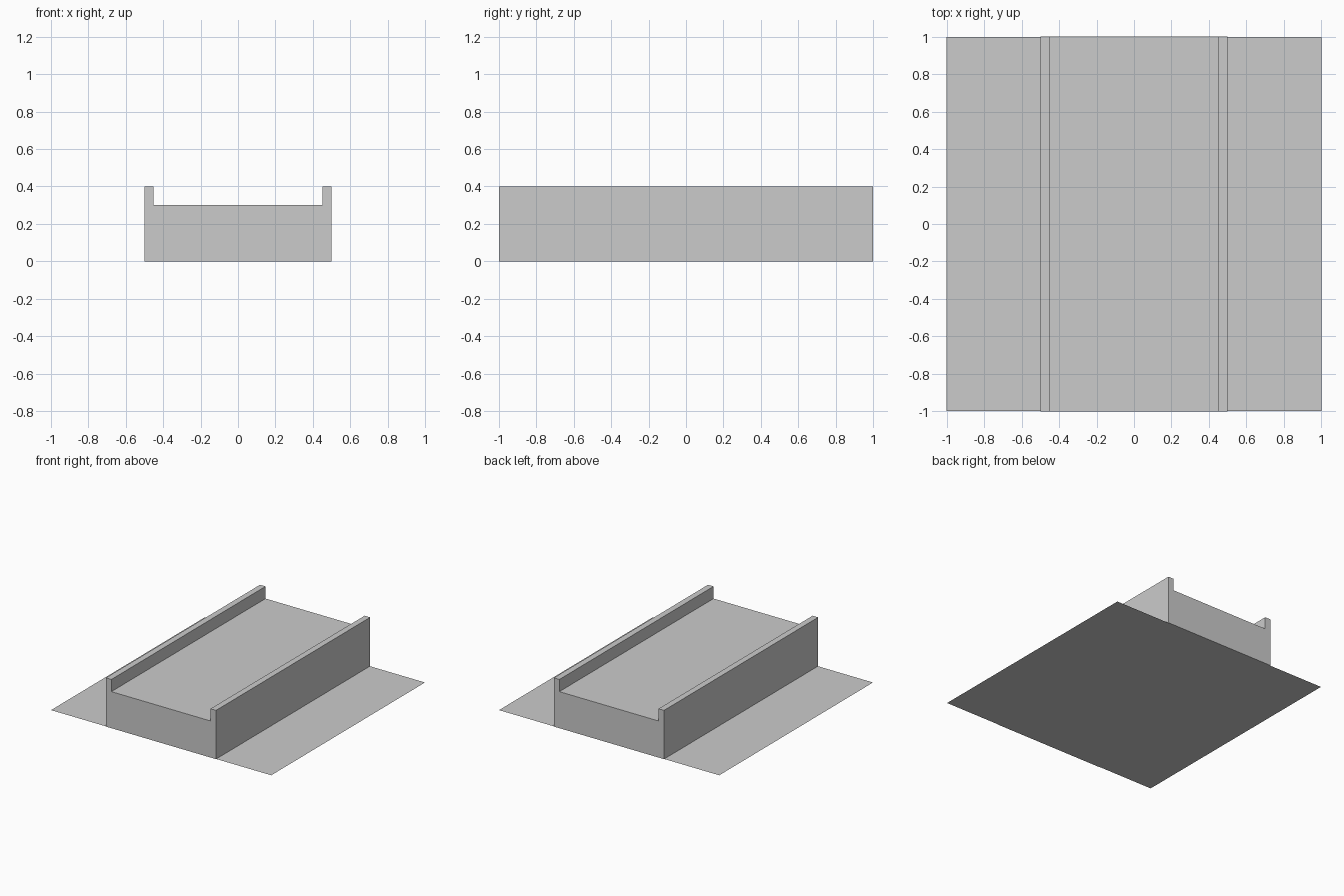
import bpy
import bmesh
from mathutils import Matrix

cube = bpy.data.objects.get("Cube")
if cube:
    bpy.data.objects.remove(cube, do_unlink=True)

GREY = (0.6, 0.6, 0.6, 1.0)
grey = bpy.data.materials.new("plain_grey")
grey.use_nodes = True
grey.diffuse_color = GREY
grey.node_tree.nodes["Principled BSDF"].inputs["Base Color"].default_value = GREY


def add_part(name, bm):
    mesh = bpy.data.meshes.new(name)
    bm.to_mesh(mesh)
    bm.free()
    mesh.materials.append(grey)
    obj = bpy.data.objects.new(name, mesh)
    bpy.context.collection.objects.link(obj)
    return obj


def box(name, x, width, length, height):
    """Box standing on the ground, centred on y."""
    bm = bmesh.new()
    bmesh.ops.create_cube(bm, size=1)
    bmesh.ops.transform(bm, verts=bm.verts,
                        matrix=Matrix.Translation((x, 0, height / 2))
                        @ Matrix.Diagonal((width, length, height, 1)))
    return add_part(name, bm)


# Flat ground sheet
sheet = bmesh.new()
bmesh.ops.create_grid(sheet, x_segments=1, y_segments=1, size=1)
bmesh.ops.scale(sheet, vec=(1, 0.997, 1), verts=sheet.verts)
add_part("ground_sheet", sheet)

# Raised deck between two full-height side walls
box("deck", 0, 0.9, 2.0, 0.3)
for side, sign in (("left", 1), ("right", -1)):
    box(side + "_wall", sign * 0.475, 0.05, 2.0, 0.4)
